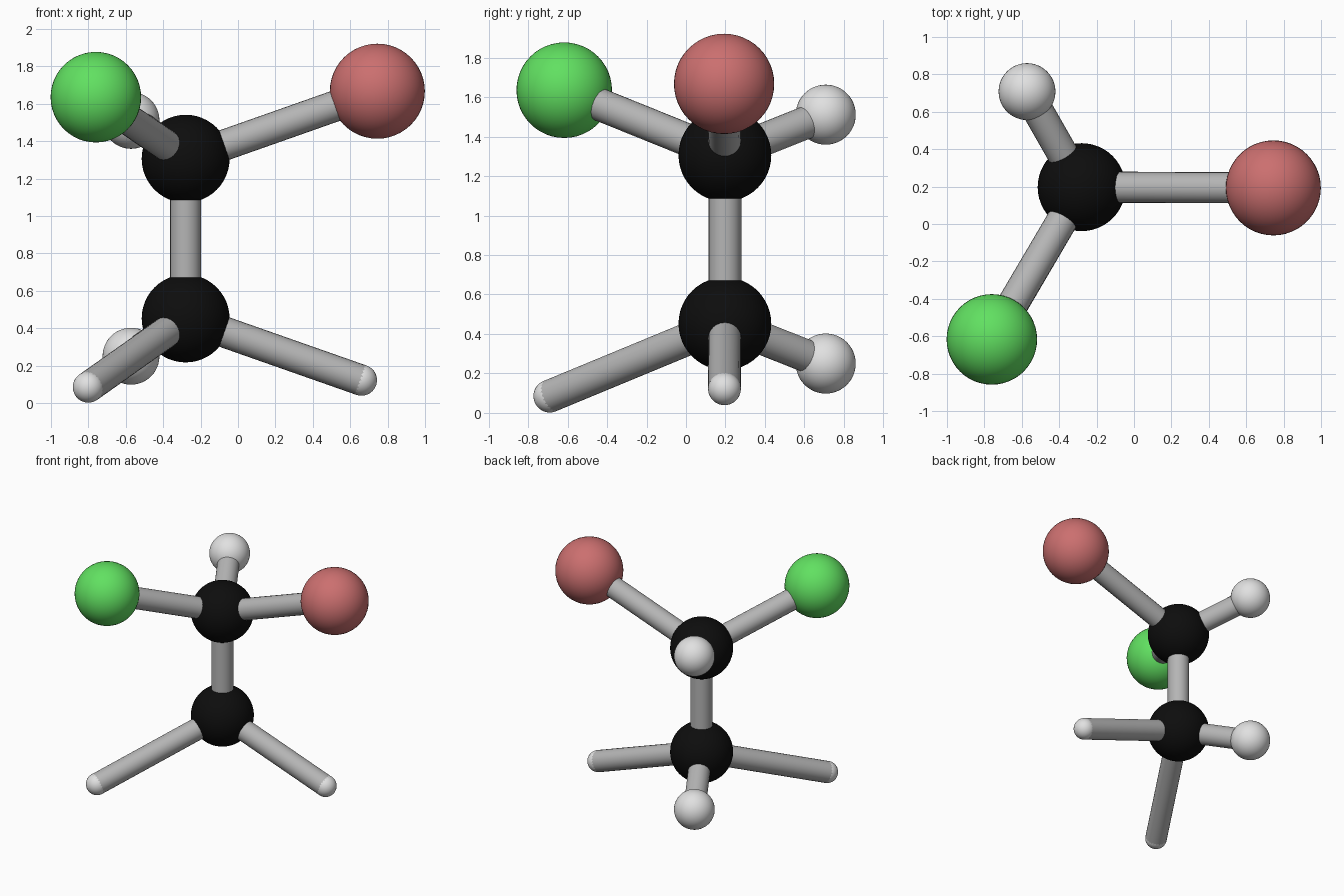
import bpy
import math
from mathutils import Vector

if "Cube" in bpy.data.objects:
    bpy.data.objects.remove(bpy.data.objects["Cube"])


def material(name, rgb):
    m = bpy.data.materials.new(name)
    m.diffuse_color = (*rgb, 1)
    m.use_nodes = True
    m.node_tree.nodes["Principled BSDF"].inputs["Base Color"].default_value = m.diffuse_color
    return m


BLACK = material("black", (0.004, 0.004, 0.004))
GREEN = material("green", (0.12, 0.75, 0.12))
RED = material("dusty red", (0.60, 0.16, 0.16))
WHITE = material("white", (0.75, 0.75, 0.75))
GREY = material("stick grey", (0.46, 0.46, 0.46))
STICK_RADIUS = 0.083


def finish(name, mat):
    ob = bpy.context.object
    ob.name = name
    ob.data.materials.append(mat)
    bpy.ops.object.shade_smooth_by_angle(angle=math.radians(40))


def ball(name, centre, radius, mat):
    bpy.ops.mesh.primitive_uv_sphere_add(segments=48, ring_count=24,
                                         radius=radius, location=centre)
    finish(name, mat)


def stick(name, start, end):
    a, b = Vector(start), Vector(end)
    bpy.ops.mesh.primitive_cylinder_add(
        vertices=24, radius=STICK_RADIUS, depth=(b - a).length,
        location=(a + b) / 2,
        rotation=(b - a).to_track_quat('Z', 'Y').to_euler())
    finish(name, GREY)


# Two black hubs joined by an upright stick
upper = (-0.28, 0.197, 1.306)
lower = (-0.28, 0.197, 0.452)
ball("upper_hub", upper, 0.235, BLACK)
ball("lower_hub", lower, 0.235, BLACK)
stick("upright_stick", lower, upper)

# Outer balls, each on a stick from its hub
outer = [
    ("green_ball", upper, (-0.76, -0.617, 1.635), 0.242, GREEN),
    ("red_ball", upper, (0.745, 0.193, 1.667), 0.254, RED),
    ("upper_white_ball", upper, (-0.572, 0.708, 1.511), 0.152, WHITE),
    ("lower_white_ball", lower, (-0.572, 0.708, 0.25), 0.152, WHITE),
    ("right_end_cap", lower, (0.66, 0.195, 0.122), 0.083, WHITE),
    ("front_end_cap", lower, (-0.80, -0.69, 0.085), 0.083, WHITE),
]
for name, hub, centre, radius, mat in outer:
    ball(name, centre, radius, mat)
    stick(name + "_stick", hub, centre)
